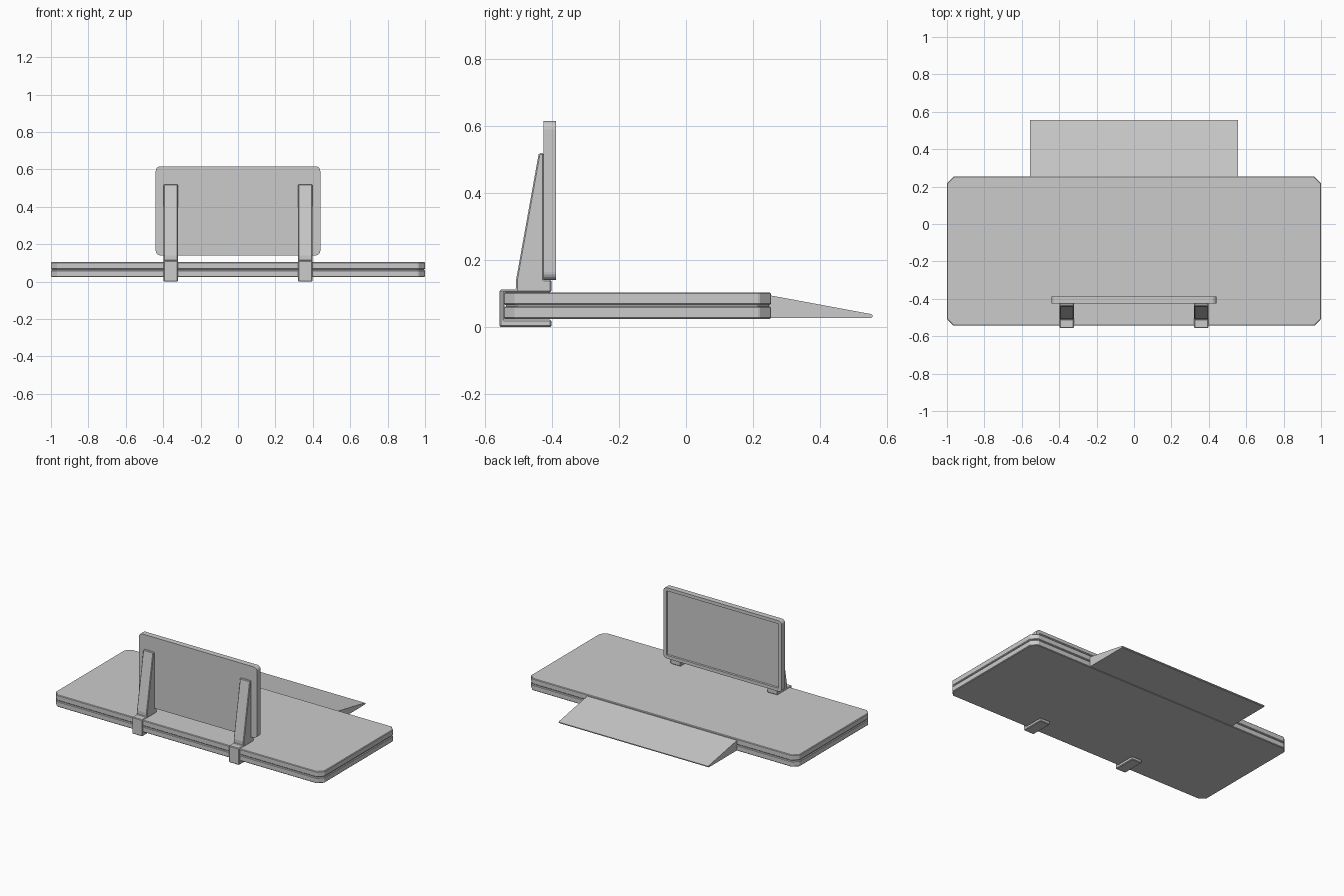
import bpy, bmesh, math

if "Cube" in bpy.data.objects:
    bpy.data.objects.remove(bpy.data.objects["Cube"])


def prism(name, pts, axis, lo, hi, bevel=0.0, segs=1):
    """Extrude a 2D outline along an axis from lo to hi."""
    def place(p, t):
        a, b = p
        return {'x': (t, a, b), 'y': (a, t, b), 'z': (a, b, t)}[axis]
    bm = bmesh.new()
    f = bm.faces.new([bm.verts.new(place(p, lo)) for p in pts])
    ext = bmesh.ops.extrude_face_region(bm, geom=[f])
    for v in ext['geom']:
        if isinstance(v, bmesh.types.BMVert):
            v.co['xyz'.index(axis)] = hi
    bmesh.ops.recalc_face_normals(bm, faces=bm.faces)
    me = bpy.data.meshes.new(name)
    bm.to_mesh(me)
    bm.free()
    ob = bpy.data.objects.new(name, me)
    bpy.context.collection.objects.link(ob)
    if bevel:
        m = ob.modifiers.new("bevel", 'BEVEL')
        m.width, m.segments, m.limit_method = bevel, segs, 'ANGLE'
        m.angle_limit = math.radians(35)
    return ob


def corner_rect(x0, x1, y0, y1, r, n):
    """Rectangle with corners cut (n=1) or rounded."""
    pts = []
    for i, (cx, cy) in enumerate([(x1-r, y1-r), (x0+r, y1-r), (x0+r, y0+r), (x1-r, y0+r)]):
        for k in range(n + 1):
            a = math.pi / 2 * (i + k / n)
            pts.append((cx + r * math.cos(a), cy + r * math.sin(a)))
    return pts


# Board: two stacked slabs with a thin core forming the groove
board = corner_rect(-1, 1, -0.544, 0.254, 0.035, 1)
prism("board_lower_slab", board, 'z', 0.024, 0.062, 0.004)
prism("board_upper_slab", board, 'z', 0.066, 0.104, 0.004)
prism("board_core", corner_rect(-0.994, 0.994, -0.538, 0.248, 0.035, 1), 'z', 0.055, 0.075)

# Ramp wedge at the back
prism("ramp", [(0.25, 0.027), (0.553, 0.027), (0.557, 0.031), (0.557, 0.036),
               (0.552, 0.039), (0.25, 0.095)], 'x', -0.557, 0.557)

# Screen panel with recessed face on the back
panel = prism("screen_panel", corner_rect(-0.44, 0.44, 0.14, 0.616, 0.025, 5), 'y', -0.426, -0.388)
bm = bmesh.new()
bm.from_mesh(panel.data)
face = max(bm.faces, key=lambda f: f.calc_center_median().y)
bmesh.ops.inset_region(bm, faces=[face], thickness=0.022)
bmesh.ops.inset_region(bm, faces=[face], thickness=0.003, depth=-0.008)
bm.to_mesh(panel.data)
bm.free()

# Clamp brackets with tapered struts, one each side
bracket = [(-0.557, 0.0), (-0.402, 0.0), (-0.402, 0.022), (-0.543, 0.022),
           (-0.543, 0.104), (-0.402, 0.104), (-0.402, 0.141), (-0.425, 0.141),
           (-0.425, 0.52), (-0.44, 0.52), (-0.508, 0.14), (-0.508, 0.112), (-0.557, 0.112)]
for side, x in (("left", -0.36), ("right", 0.36)):
    prism(side + "_clamp_bracket", bracket, 'x', x - 0.038, x + 0.038, 0.004)
